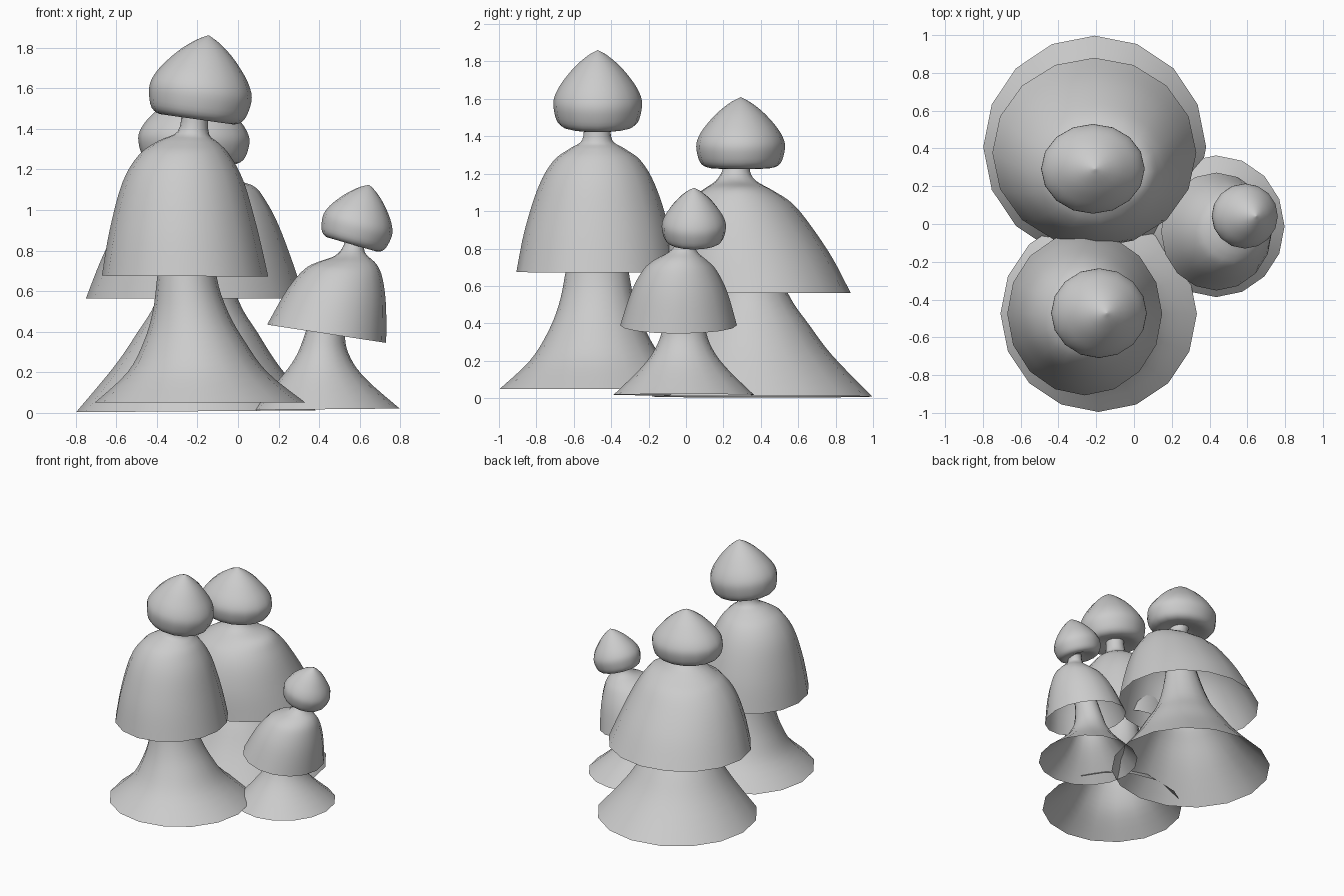
import bpy, bmesh
from math import sin, cos, pi

SIDES = 16


def catmull(p0, p1, p2, p3, t):
    return [0.5 * (2*b + (c - a)*t + (2*a - 5*b + 4*c - d)*t*t + (3*b - a - 3*c + d)*t**3)
            for a, b, c, d in zip(p0, p1, p2, p3)]


def loft(name, rings, cap=False, sub=4):
    """Skin rings of (x, y, z, rx, ry, tilt), smoothed along the length."""
    path = []
    for i in range(len(rings) - 1):
        quad = [rings[max(i - 1, 0)], rings[i], rings[i + 1], rings[min(i + 2, len(rings) - 1)]]
        path += [catmull(*quad, k / sub) for k in range(sub)]
    path.append(rings[-1])
    bm = bmesh.new()
    loops = []
    for x, y, z, rx, ry, t in path:
        rx, ry = max(rx, 0.001), max(ry, 0.001)
        loops.append([bm.verts.new((x + rx*cos(a)*cos(t), y + ry*sin(a), z - rx*cos(a)*sin(t)))
                      for a in (2*pi*k/SIDES for k in range(SIDES))])
    for lo, hi in zip(loops, loops[1:]):
        for k in range(SIDES):
            j = (k + 1) % SIDES
            bm.faces.new((lo[k], lo[j], hi[j], hi[k]))
    if cap:
        bm.faces.new(loops[0][::-1])
        bm.faces.new(loops[-1])
    me = bpy.data.meshes.new(name)
    bm.to_mesh(me)
    bm.free()
    for p in me.polygons:
        p.use_smooth = True
    ob = bpy.data.objects.new(name, me)
    bpy.context.collection.objects.link(ob)


# rounded cap-like head: (height, radius) fractions
HEAD = [(.07, .22), (.03, .45), (0, .72), (.06, .9), (.2, .985), (.35, 1), (.5, .9),
        (.65, .72), (.8, .49), (.93, .22), (1, 0)]


def head(name, x, y, z, rx, ry, height, tilt):
    loft(name, [(x + h*height*sin(tilt), y, z + h*height*cos(tilt), r*rx, r*ry, tilt)
                for h, r in HEAD], cap=True, sub=3)


# tall front figure
loft("tall_skirt", [
    (-.187, -.475, .05, .52, .52, 0), (-.20, -.475, .2, .345, .36, 0),
    (-.215, -.475, .35, .25, .265, 0), (-.235, -.475, .5, .185, .205, 0),
    (-.252, -.475, .68, .145, .168, 0), (-.25, -.475, 1.0, .11, .12, 0),
    (-.215, -.475, 1.4, .06, .06, 0)])
loft("tall_cloak", [
    (-.261, -.475, .674, .41, .432, .005), (-.268, -.475, .9, .365, .387, 0),
    (-.27, -.475, 1.135, .30, .312, 0), (-.265, -.475, 1.27, .225, .233, 0),
    (-.245, -.475, 1.335, .15, .145, .03), (-.22, -.475, 1.38, .078, .08, .08),
    (-.212, -.475, 1.48, .065, .07, .12)])
head("tall_head", -.203, -.472, 1.447, .253, .236, .418, .14)

# wide back figure
loft("wide_skirt", [
    (-.208, .407, .008, .59, .59, -.008), (-.203, .375, .225, .41, .41, 0),
    (-.2, .36, .39, .30, .30, 0), (-.2, .345, .56, .20, .20, 0),
    (-.2, .31, .85, .12, .12, 0), (-.2, .27, 1.2, .07, .07, 0)])
loft("wide_cloak", [
    (-.21, .377, .563, .54, .503, 0), (-.205, .335, .754, .47, .445, 0),
    (-.195, .30, .925, .395, .365, 0), (-.18, .285, 1.04, .32, .285, 0),
    (-.175, .275, 1.11, .245, .19, -.05), (-.19, .267, 1.16, .12, .11, 0),
    (-.20, .267, 1.21, .075, .076, .03), (-.21, .28, 1.27, .07, .07, .03)])
head("wide_head", -.222, .292, 1.232, .273, .236, .377, .04)

# small leaning figure
loft("small_skirt", [
    (.435, -.012, .018, .362, .375, -.01), (.418, -.012, .165, .215, .225, 0),
    (.418, -.012, .27, .137, .15, 0), (.427, -.012, .38, .10, .112, 0),
    (.47, -.02, .58, .075, .075, .1), (.56, -.02, .8, .05, .05, .1)])
loft("small_cloak", [
    (.437, -.04, .39, .297, .312, .152), (.487, -.036, .57, .246, .256, .17),
    (.52, -.034, .685, .194, .196, .12), (.54, -.03, .737, .145, .142, .05),
    (.558, -.018, .775, .08, .085, 0), (.57, -.005, .815, .052, .055, .1),
    (.59, .02, .89, .05, .05, .28)])
head("small_head", .562, .042, .83, .176, .171, .306, .28)
